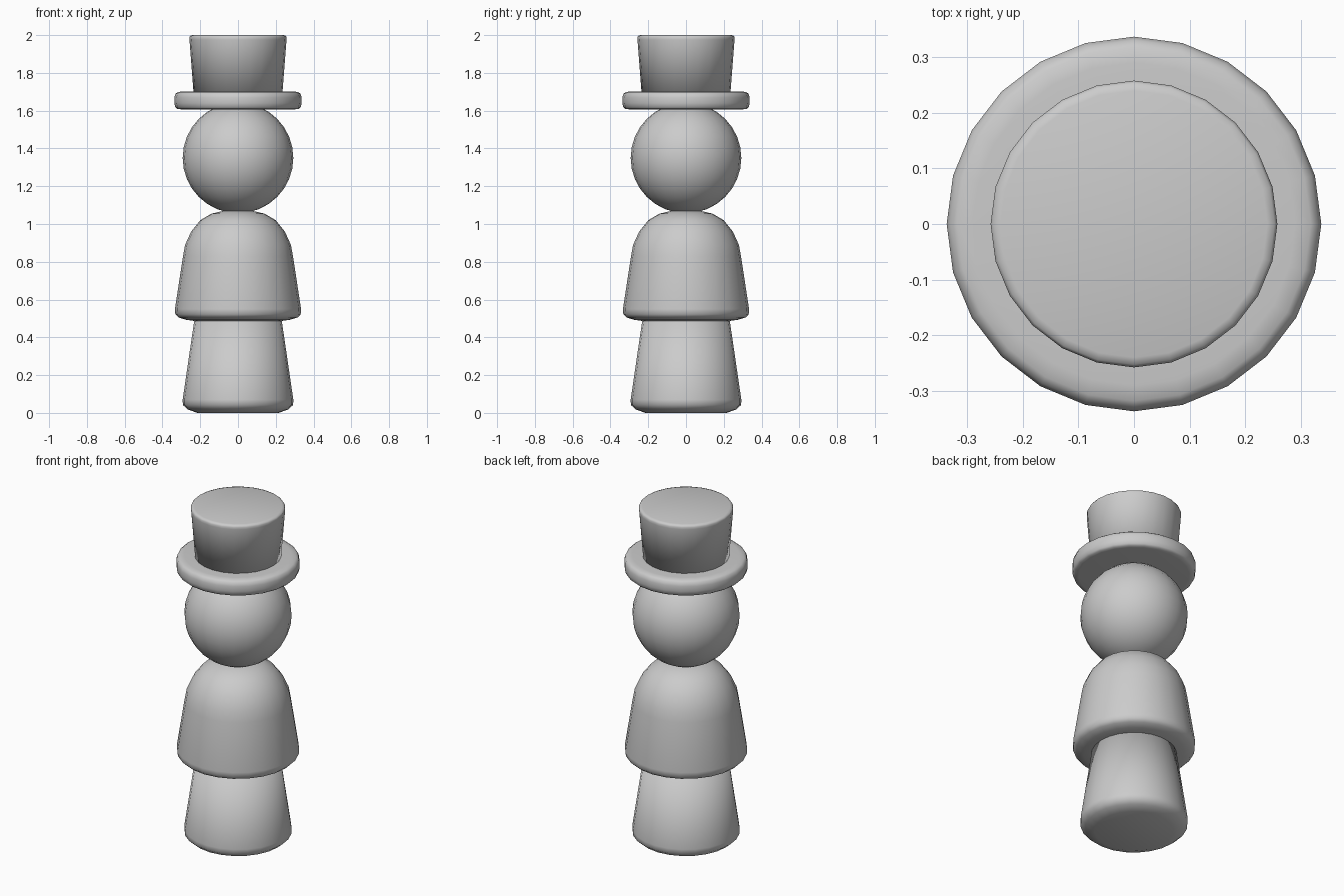
import bpy, bmesh, math

if "Cube" in bpy.data.objects:
    bpy.data.objects.remove(bpy.data.objects["Cube"])

SIDES = 24

mat = bpy.data.materials.new("plain_grey")
mat.diffuse_color = (0.6, 0.6, 0.6, 1)
mat.use_nodes = True
mat.node_tree.nodes["Principled BSDF"].inputs["Base Color"].default_value = mat.diffuse_color


def lathe(name, profile):
    """Revolve (radius, z) points, bottom to top; ends are capped flat."""
    bm = bmesh.new()
    rings = []
    for r, z in profile:
        rings.append([bm.verts.new((r * math.cos(2 * math.pi * i / SIDES),
                                    r * math.sin(2 * math.pi * i / SIDES), z))
                      for i in range(SIDES)])
    for a, b in zip(rings, rings[1:]):
        for i in range(SIDES):
            j = (i + 1) % SIDES
            bm.faces.new((a[i], a[j], b[j], b[i]))
    bm.faces.new(rings[0][::-1])
    bm.faces.new(rings[-1])
    for f in bm.faces:
        f.smooth = True
    mesh = bpy.data.meshes.new(name)
    bm.to_mesh(mesh)
    bm.free()
    mesh.materials.append(mat)
    obj = bpy.data.objects.new(name, mesh)
    bpy.context.collection.objects.link(obj)
    return obj


# flared lower body
lathe("legs", [(0.215, 0.0), (0.265, 0.018), (0.292, 0.042), (0.293, 0.07),
               (0.23, 0.50)])

# bell-shaped coat with rounded shoulders
lathe("coat", [(0.22, 0.485), (0.275, 0.493), (0.315, 0.505), (0.332, 0.522),
               (0.334, 0.55), (0.291, 0.83), (0.28, 0.89), (0.248, 0.96),
               (0.20, 1.02), (0.14, 1.055), (0.07, 1.071), (0.01, 1.073)])

# round head
R, N = 0.293, 16
lathe("head", [(max(R * math.sin(math.pi * k / N), 0.005),
                1.35 - R * math.cos(math.pi * k / N)) for k in range(N + 1)])

# hat brim
lathe("hat_brim", [(0.30, 1.607), (0.322, 1.609), (0.332, 1.618), (0.337, 1.64),
                   (0.337, 1.67), (0.331, 1.69), (0.318, 1.699), (0.29, 1.702),
                   (0.20, 1.702)])

# hat crown, slightly wider at the top
lathe("hat_crown", [(0.235, 1.69), (0.257, 1.975), (0.258, 1.988),
                    (0.253, 1.996), (0.24, 2.0)])
